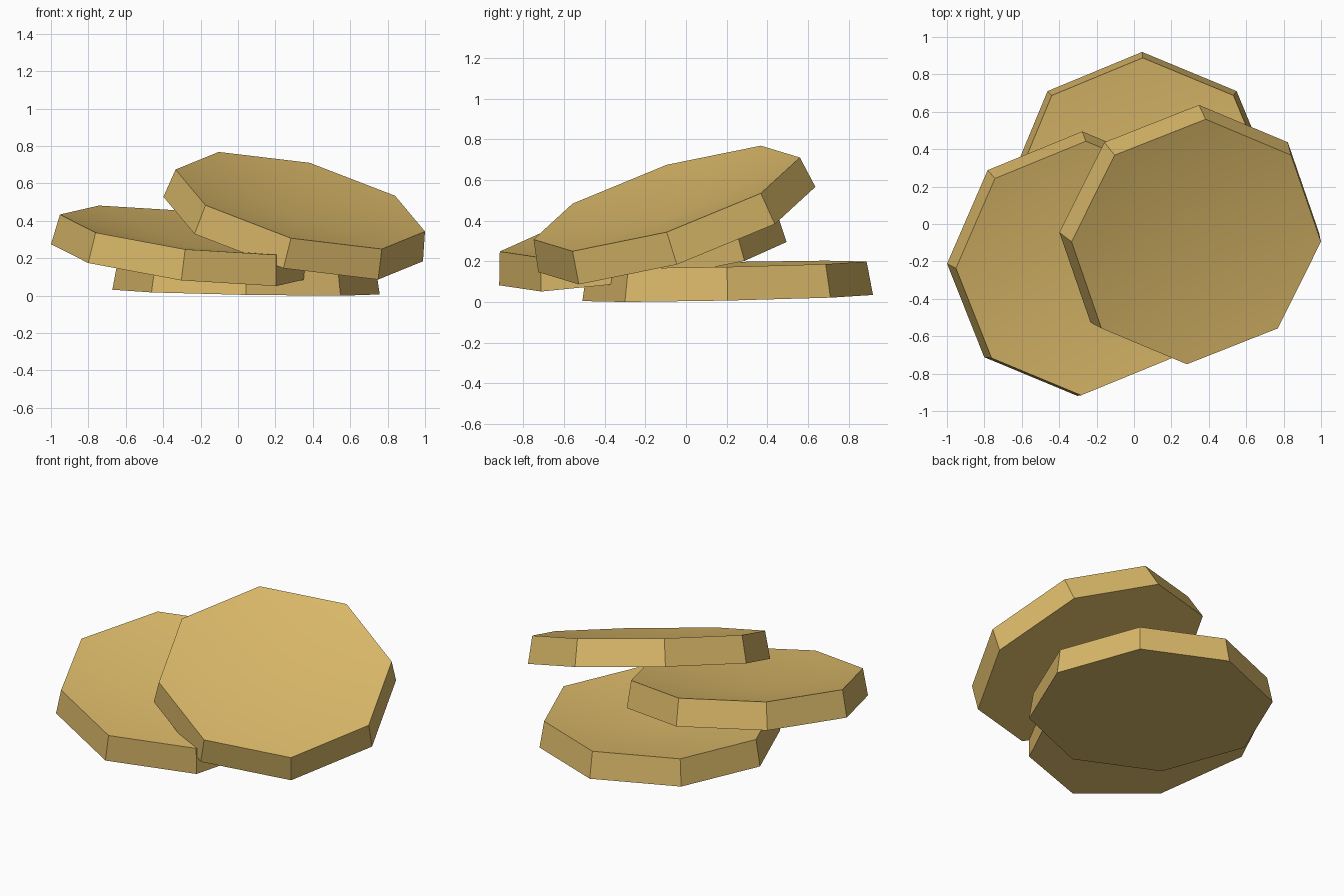
import bpy
import bmesh
import math
from mathutils import Matrix, Euler, Vector

if "Cube" in bpy.data.objects:
    bpy.data.objects.remove(bpy.data.objects["Cube"])

SIDES = 8
BASE_R, TOP_R, THICK, DISH = 0.715, 0.687, 0.165, 0.09

mat = bpy.data.materials.new("golden tan")
mat.diffuse_color = (0.70, 0.48, 0.14, 1.0)
mat.use_nodes = True
mat.node_tree.nodes["Principled BSDF"].inputs["Base Color"].default_value = mat.diffuse_color


def make_disc(name, base_centre, tilt_x, tilt_y):
    """Tapered octagonal slab with a shallow dished top, placed by the centre of its underside."""
    bm = bmesh.new()
    bmesh.ops.create_cone(bm, cap_ends=True, cap_tris=False, segments=SIDES,
                          radius1=BASE_R, radius2=TOP_R, depth=THICK,
                          matrix=Matrix.Translation((0, 0, THICK / 2)))
    # Dished top: sink the centre and shade it smooth, with a sharp rim
    bm.normal_update()
    top = [f for f in bm.faces if f.normal.z > 0.9]
    dish = bmesh.ops.poke(bm, faces=top)
    dish["verts"][0].co.z -= DISH
    for f in dish["faces"]:
        f.smooth = True
    for e in bm.edges:
        e.smooth = dish["verts"][0] in e.verts
    mesh = bpy.data.meshes.new(name)
    bm.to_mesh(mesh)
    bm.free()
    mesh.materials.append(mat)
    obj = bpy.data.objects.new(name, mesh)
    obj.location = Vector(base_centre)
    obj.rotation_euler = Euler((tilt_x, tilt_y, 0))
    bpy.context.collection.objects.link(obj)
    return obj


# Three slabs leaning on one another, from the ground up
make_disc("bottom_slab", (0.043, 0.205, 0.019), 0.021, 0.0176)
make_disc("middle_slab", (-0.290, -0.212, 0.188), 0.1506, 0.1224)
make_disc("top_slab", (0.295, -0.045, 0.356), 0.307, 0.2434)
